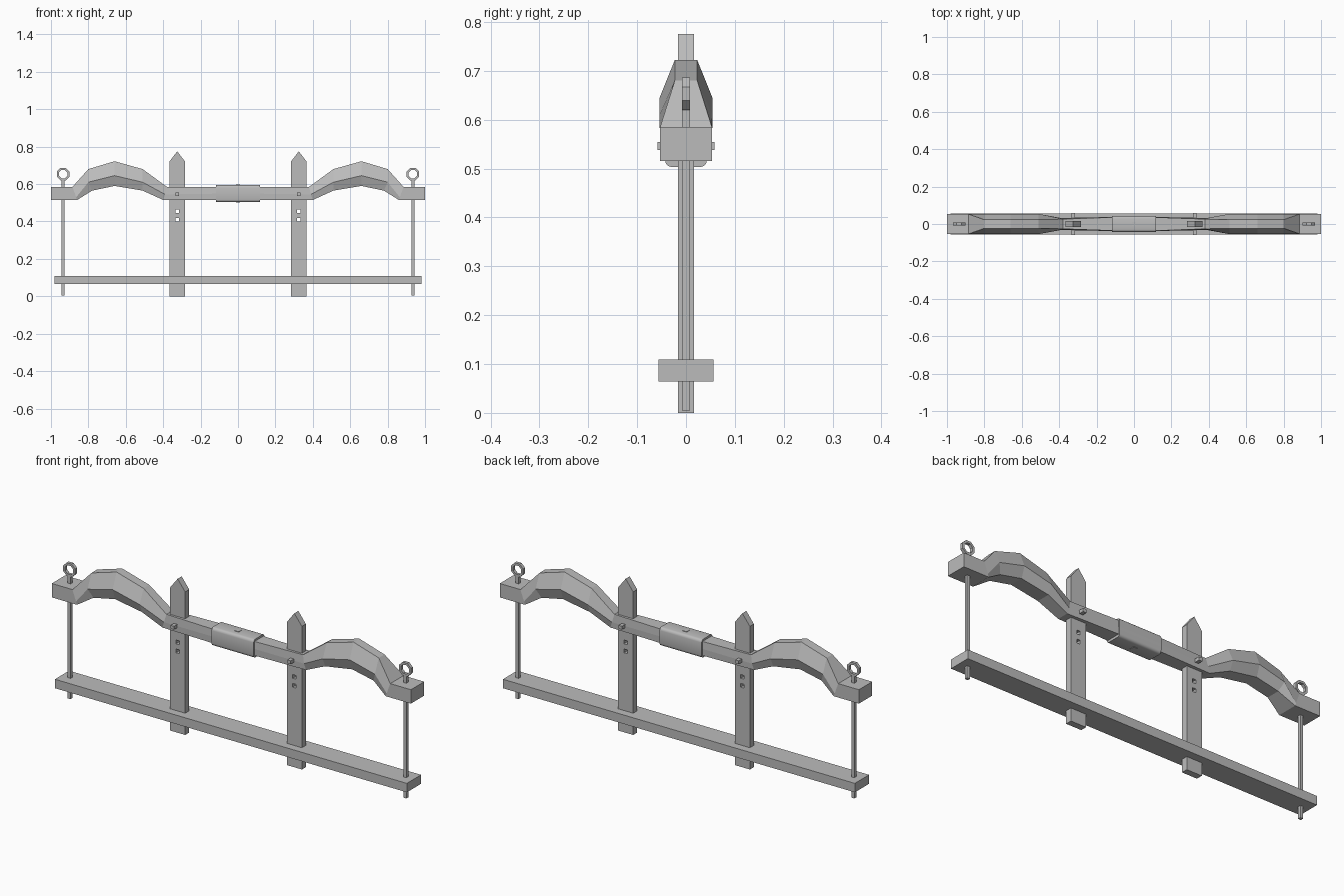
import bpy, bmesh, math
from mathutils import Matrix, Vector

cube = bpy.data.objects.get("Cube")
if cube:
    bpy.data.objects.remove(cube, do_unlink=True)

# One plain grey for the whole yoke
grey = bpy.data.materials.new("weathered grey")
grey.use_nodes = True
color = (0.5, 0.5, 0.5, 1)
grey.diffuse_color = color
grey.node_tree.nodes["Principled BSDF"].inputs["Base Color"].default_value = color


def finish(name, bm):
    """Turn a bmesh into a named object with the grey material."""
    bmesh.ops.recalc_face_normals(bm, faces=bm.faces)
    mesh = bpy.data.meshes.new(name)
    bm.to_mesh(mesh)
    bm.free()
    mesh.materials.append(grey)
    obj = bpy.data.objects.new(name, mesh)
    bpy.context.collection.objects.link(obj)
    return obj


def box(name, center, size):
    bm = bmesh.new()
    bmesh.ops.create_cube(bm, size=1, matrix=Matrix.Translation(center) @ Matrix.Diagonal((*size, 1)))
    return finish(name, bm)


def loft(name, rings, caps=True):
    """Skin a list of equal-length closed rings of points."""
    bm = bmesh.new()
    rows = [[bm.verts.new(p) for p in ring] for ring in rings]
    for a, b in zip(rows, rows[1:]):
        for i in range(len(a)):
            j = (i + 1) % len(a)
            bm.faces.new((a[i], a[j], b[j], b[i]))
    if caps:
        bm.faces.new(rows[0])
        bm.faces.new(rows[-1])
    return finish(name, bm)


def select_only(obj):
    bpy.ops.object.select_all(action="DESELECT")
    obj.select_set(True)
    bpy.context.view_layer.objects.active = obj


# Carved beam: rails (x, half width, z) along its top, shoulder and underside
top = [(0, .04, .585), (.38, .026, .585), (.51, .023, .68), (.66, .023, .722),
       (.8, .023, .68), (.885, .053, .585), (1, .053, .585)]
shoulder = [(0, .04, .55), (.39, .032, .545), (.51, .054, .61), (.66, .054, .645),
            (.8, .054, .61), (.865, .053, .53), (1, .053, .55)]
under = [(0, .04, .515), (.4, .03, .515), (.51, .035, .565), (.66, .035, .59),
         (.78, .035, .565), (.86, .053, .515), (1, .053, .515)]


def station(points, side):
    front = [Vector((x * side, -y, z)) for x, y, z in points]
    back = [Vector((x * side, y, z)) for x, y, z in reversed(points)]
    return front + back


stations = list(zip(top, shoulder, under))
loft("carved_beam", [station(s, -1) for s in reversed(stations)]
     + [station(s, 1) for s in stations[1:]])

# Rounded metal sleeve around the middle of the beam
half_w, half_h, corner = .043, .046, .014
section = []
for k, (sy, sz) in enumerate([(1, 1), (-1, 1), (-1, -1), (1, -1)]):
    for step in range(4):
        a = math.pi / 2 * (k + step / 3)
        section.append((sy * (half_w - corner) + corner * math.cos(a),
                        .549 + sz * (half_h - corner) + corner * math.sin(a)))
sleeve = loft("center_sleeve", [[(x, y, z) for y, z in section] for x in (-.117, .117)])
select_only(sleeve)
bpy.ops.object.shade_smooth_by_angle(angle=math.radians(50))

# Square rivet through the sleeve
box("sleeve_rivet", (0, 0, .549), (.024, .024, .096))

# Lower bar
box("lower_bar", (0, 0, .087), (1.96, .113, .045))

for side, label in ((1, "left"), (-1, "right")):
    # Pointed stake with two square peg holes
    cx = .325 * side
    outline = [(-.042, 0), (.042, 0), (.042, .72), (0, .775), (-.042, .72)]
    stake = loft(label + "_stake", [[(cx + x, y, z) for x, z in outline] for y in (-.016, .016)])
    for z in (.41, .455):
        cutter = box("hole_cutter", (cx, 0, z), (.019, .2, .019))
        cutter.hide_render = True
        cut = stake.modifiers.new("peg hole", "BOOLEAN")
        cut.operation = "DIFFERENCE"
        cut.solver = "EXACT"
        cut.object = cutter
        select_only(stake)
        bpy.ops.object.modifier_apply(modifier=cut.name)
        bpy.data.objects.remove(cutter, do_unlink=True)

    # Peg holding the stake in the beam
    box(label + "_peg", (cx, 0, .546), (.019, .117, .017))

    # Long pin and its flat octagonal eye
    px = .935 * side
    box(label + "_pin", (px, 0, .315), (.016, .016, .62))
    rings = []
    for k in range(9):
        a = math.tau * (k + .5) / 8
        rings.append([(px + r * math.cos(a), y, .653 + r * math.sin(a))
                      for r, y in ((.036, -.008), (.036, .008), (.024, .008), (.024, -.008))])
    eye = loft(label + "_pin_eye", rings, caps=False)
    select_only(eye)
    bm = bmesh.new()
    bm.from_mesh(eye.data)
    bmesh.ops.remove_doubles(bm, verts=bm.verts, dist=.0001)
    bmesh.ops.recalc_face_normals(bm, faces=bm.faces)
    bm.to_mesh(eye.data)
    bm.free()
